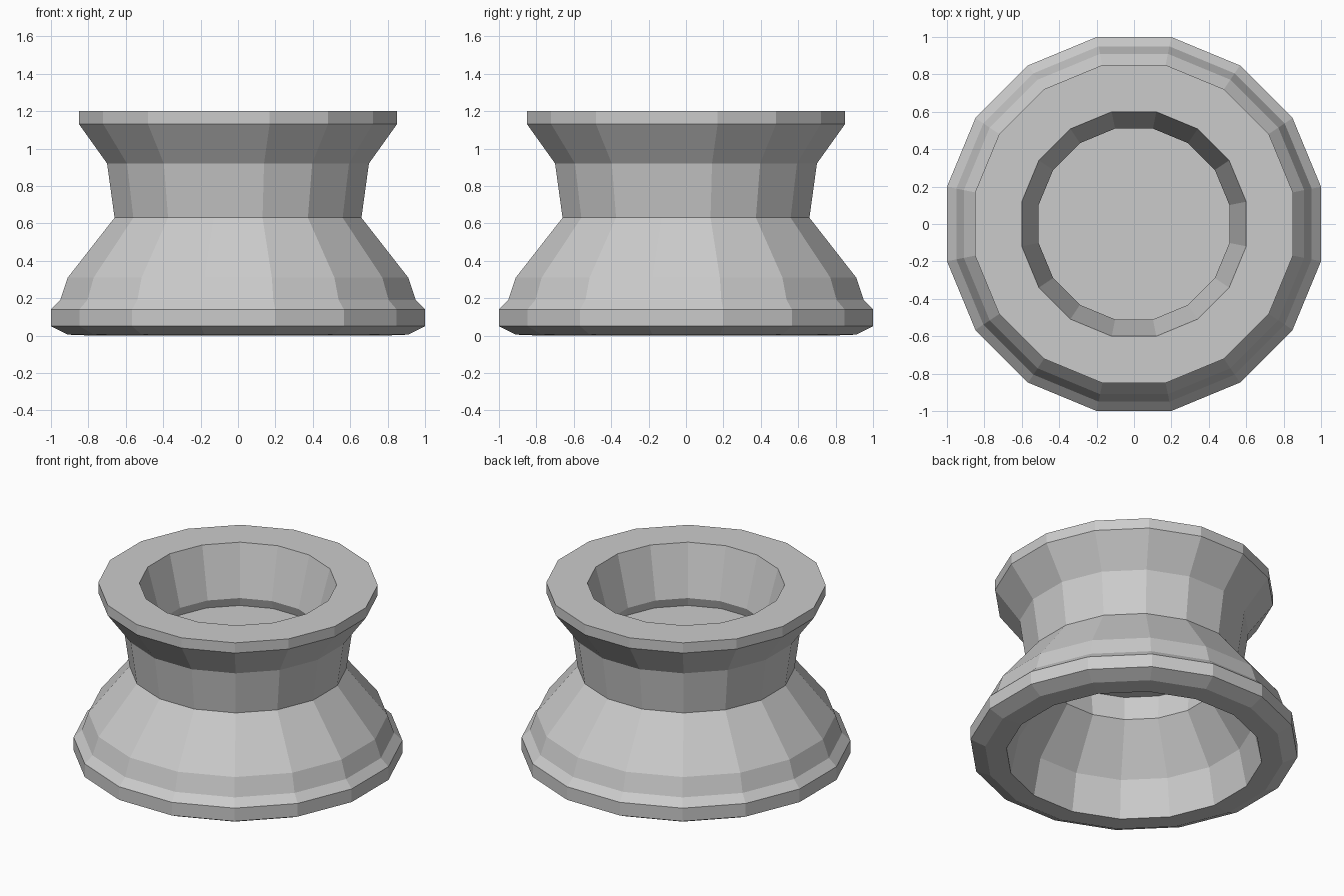
import bpy, bmesh, math

SIDES = 16

cube = bpy.data.objects.get("Cube")
if cube:
    bpy.data.objects.remove(cube, do_unlink=True)


def make_material(name, color):
    mat = bpy.data.materials.new(name)
    mat.use_nodes = True
    mat.diffuse_color = color
    mat.node_tree.nodes["Principled BSDF"].inputs["Base Color"].default_value = color
    return mat


def lathe(name, profile, mat):
    """Faceted solid of rings (flat-to-flat radius, height), capped at both ends."""
    bm = bmesh.new()
    rings = []
    for radius, z in profile:
        r = radius / math.cos(math.pi / SIDES)
        angles = [(i + 0.5) * math.tau / SIDES for i in range(SIDES)]
        rings.append([bm.verts.new((r * math.cos(a), r * math.sin(a), z)) for a in angles])
    for low, high in zip(rings, rings[1:]):
        for i in range(SIDES):
            j = (i + 1) % SIDES
            bm.faces.new((low[i], low[j], high[j], high[i]))
    bm.faces.new(rings[0])
    bm.faces.new(rings[-1])
    bmesh.ops.recalc_face_normals(bm, faces=bm.faces[:])
    mesh = bpy.data.meshes.new(name)
    bm.to_mesh(mesh)
    bm.free()
    mesh.materials.append(mat)
    obj = bpy.data.objects.new(name, mesh)
    bpy.context.collection.objects.link(obj)
    return obj


grey = make_material("plain grey", (0.6, 0.6, 0.6, 1))

# Hollow underside, from the inner ceiling down to the foot
underside = [(0.54, 0.73), (0.52, 0.56), (0.73, 0.25), (0.78, 0.0)]
# Outer silhouette, from the foot through the neck to the rim
outside = [(0.91, 0.005), (1.0, 0.05), (1.0, 0.14), (0.95, 0.19), (0.91, 0.31),
           (0.66, 0.63), (0.70, 0.92), (0.85, 1.13), (0.85, 1.2)]
# Cup in the top, from the rim down to its floor
cup = [(0.60, 1.2), (0.51, 0.86), (0.53, 0.80)]

lathe("flared_pedestal", underside + outside + cup, grey)
